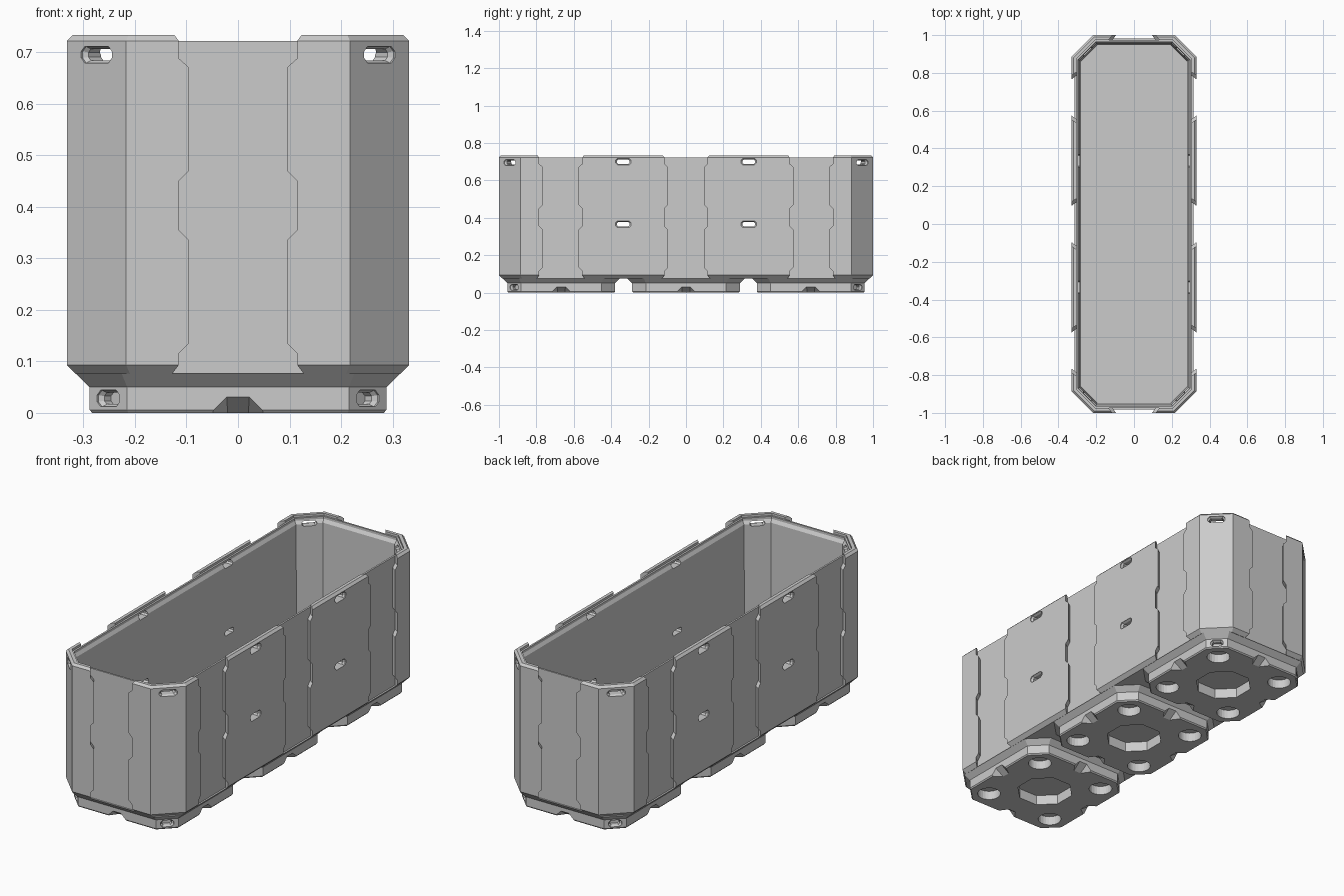
import bpy, bmesh, math
from mathutils import Matrix, Vector

cube = bpy.data.objects.get("Cube")
if cube:
    bpy.data.objects.remove(cube)

grey = bpy.data.materials.new("light grey plastic")
grey.use_nodes = True
grey.diffuse_color = (0.6, 0.6, 0.6, 1)
bsdf = next(n for n in grey.node_tree.nodes if n.type == 'BSDF_PRINCIPLED')
bsdf.inputs["Base Color"].default_value = (0.6, 0.6, 0.6, 1)


def loft(bm, rings, matrix=Matrix()):
    """Closed solid through matching rings of points."""
    loops = [[bm.verts.new(matrix @ Vector(p)) for p in ring] for ring in rings]
    n = len(loops[0])
    for a, b in zip(loops, loops[1:]):
        for i in range(n):
            j = (i + 1) % n
            bm.faces.new((a[i], a[j], b[j], b[i]))
    bm.faces.new(loops[0][::-1])
    bm.faces.new(loops[-1])


def make(name, bm):
    bmesh.ops.recalc_face_normals(bm, faces=bm.faces)
    mesh = bpy.data.meshes.new(name)
    bm.to_mesh(mesh)
    bm.free()
    obj = bpy.data.objects.new(name, mesh)
    bpy.context.scene.collection.objects.link(obj)
    mesh.materials.append(grey)
    return obj


def cut(obj, cutters):
    """Subtract the cutters for good, then remove them."""
    for c in cutters:
        c.hide_render = True
        mod = obj.modifiers.new("cut", 'BOOLEAN')
        mod.operation = 'DIFFERENCE'
        mod.solver = 'EXACT'
        mod.object = c
    dg = bpy.context.evaluated_depsgraph_get()
    dg.update()
    mesh = bpy.data.meshes.new_from_object(obj.evaluated_get(dg))
    obj.modifiers.clear()
    obj.data = mesh
    for c in cutters:
        bpy.data.objects.remove(c)


def octagon(hx, hy, c, inset, z, cy=0):
    """Chamfered rectangle, evenly inset."""
    hx, hy, c = hx - inset, hy - inset, c - 0.586 * inset
    quarter = [(hx, hy - c), (hx - c, hy)]
    half = quarter + [(-x, y) for x, y in quarter[::-1]]
    return [(x, y + cy, z) for x, y in half + [(-x, -y) for x, y in half]]


def place(x, y, degrees):
    """Frame whose local +y points out of the wall."""
    return Matrix.Translation((x, y, 0)) @ Matrix.Rotation(math.radians(degrees), 4, 'Z')


def slot(bm, frame, z, hw, hh, depth):
    """Rounded grip slot that narrows inside the wall."""
    def ring(y, shrink):
        w, h = hw - shrink, hh - shrink * 0.6
        k = h * 0.6
        side = [(w - k, -h), (w, -h + k), (w, h - k), (w - k, h)]
        pts = side + [(-u, v) for u, v in side[::-1]]
        return [(u, y, z + v) for u, v in pts]
    loft(bm, [ring(0.02, 0), ring(-0.004, 0), ring(-0.012, 0.008), ring(-depth, 0.008)], frame)


# ---- Bin body
def body_ring(inset, z):
    return octagon(0.332, 1.0, 0.115, inset, z)


bm = bmesh.new()
loft(bm, [body_ring(0.018, 0.075), body_ring(0, 0.093),
          body_ring(0, 0.722), body_ring(0.011, 0.733)])
body = make("bin_body", bm)

# Hollow inside with a stepped rim
bm = bmesh.new()
loft(bm, [body_ring(0.052, 0.09), body_ring(0.046, 0.695), body_ring(0.036, 0.71),
          body_ring(0.036, 0.722), body_ring(0.027, 0.722), body_ring(0.027, 0.8)])
cavity = make("cavity_cutter", bm)

# Notched, undercut grooves between the outer panels
edge = [(0.115, 0), (0.115, 0.115), (0.095, 0.135), (0.095, 0.335), (0.115, 0.355),
        (0.115, 0.45), (0.095, 0.47), (0.095, 0.67), (0.115, 0.688), (0.115, 0.8)]


def groove_ring(y, extra):
    right = [(u + extra, y, z) for u, z in edge]
    return right + [(-u, y, z) for u, y, z in right[::-1]]


bm = bmesh.new()
walls = [(0, 1, 0), (0, -1, 180)]
walls += [(s * 0.332, y, -90 * s) for s in (1, -1) for y in (-0.67, 0, 0.67)]
for wall in walls:
    loft(bm, [groove_ring(-0.027, 0.02), groove_ring(0, 0), groove_ring(0.02, 0)], place(*wall))

# Grip slots on the long sides and the corners
corners = [(1, 1, -45), (-1, 1, 45), (1, -1, -135), (-1, -1, 135)]
for s in (1, -1):
    for y in (-0.335, 0.335):
        for z in (0.365, 0.7):
            slot(bm, place(s * 0.332, y, -90 * s), z, 0.042, 0.017, 0.08)
for sx, sy, angle in corners:
    slot(bm, place(sx * 0.2745, sy * 0.9425, angle), 0.695, 0.042, 0.016, 0.08)
cut(body, [cavity, make("groove_cutter", bm)])

# ---- Three feet
HALF, CHAMFER = 0.288, 0.073


def foot_ring(inset, z, cy):
    return octagon(HALF, HALF, CHAMFER, inset, z, cy)


def disc(x, y, r, sides, z):
    step = 2 * math.pi / sides
    return [(x + r * math.cos((i + 0.5) * step), y + r * math.sin((i + 0.5) * step), z)
            for i in range(sides)]


for name, cy in (("front_foot", -0.667), ("middle_foot", 0), ("back_foot", 0.667)):
    bm = bmesh.new()
    loft(bm, [foot_ring(0.005, 0, cy), foot_ring(0, 0.006, cy),
              foot_ring(0, 0.05, cy), foot_ring(-0.026, 0.076, cy)])
    foot = make(name, bm)

    bm = bmesh.new()
    # Round sockets and the central recess
    for sx, sy, _ in corners:
        x, y = sx * 0.19, cy + sy * 0.19
        loft(bm, [disc(x, y, 0.055, 24, -0.02), disc(x, y, 0.055, 24, 0.045)])
    loft(bm, [disc(0, cy, 0.135, 8, -0.02), disc(0, cy, 0.135, 8, 0.05)])
    # Sloped notch in the middle of each side
    for k in range(4):
        a = k * math.pi / 2
        frame = place(-HALF * math.sin(a), cy + HALF * math.cos(a), 90 * k)
        loft(bm, [[(-0.075, 0.002, -0.02), (0.075, 0.002, -0.02),
                   (0.022, 0.002, 0.032), (-0.022, 0.002, 0.032)],
                  [(-0.04, -0.045, -0.02), (0.04, -0.045, -0.02),
                   (0.02, -0.045, 0), (-0.02, -0.045, 0)]], frame)
    # Shallow slots in the corners at the ends of the bin
    for sx, sy, angle in corners:
        if sy * cy > 0:
            slot(bm, place(sx * 0.2515, sy * 0.9185, angle), 0.028, 0.031, 0.016, 0.03)
    cut(foot, [make("foot_cutter", bm)])
